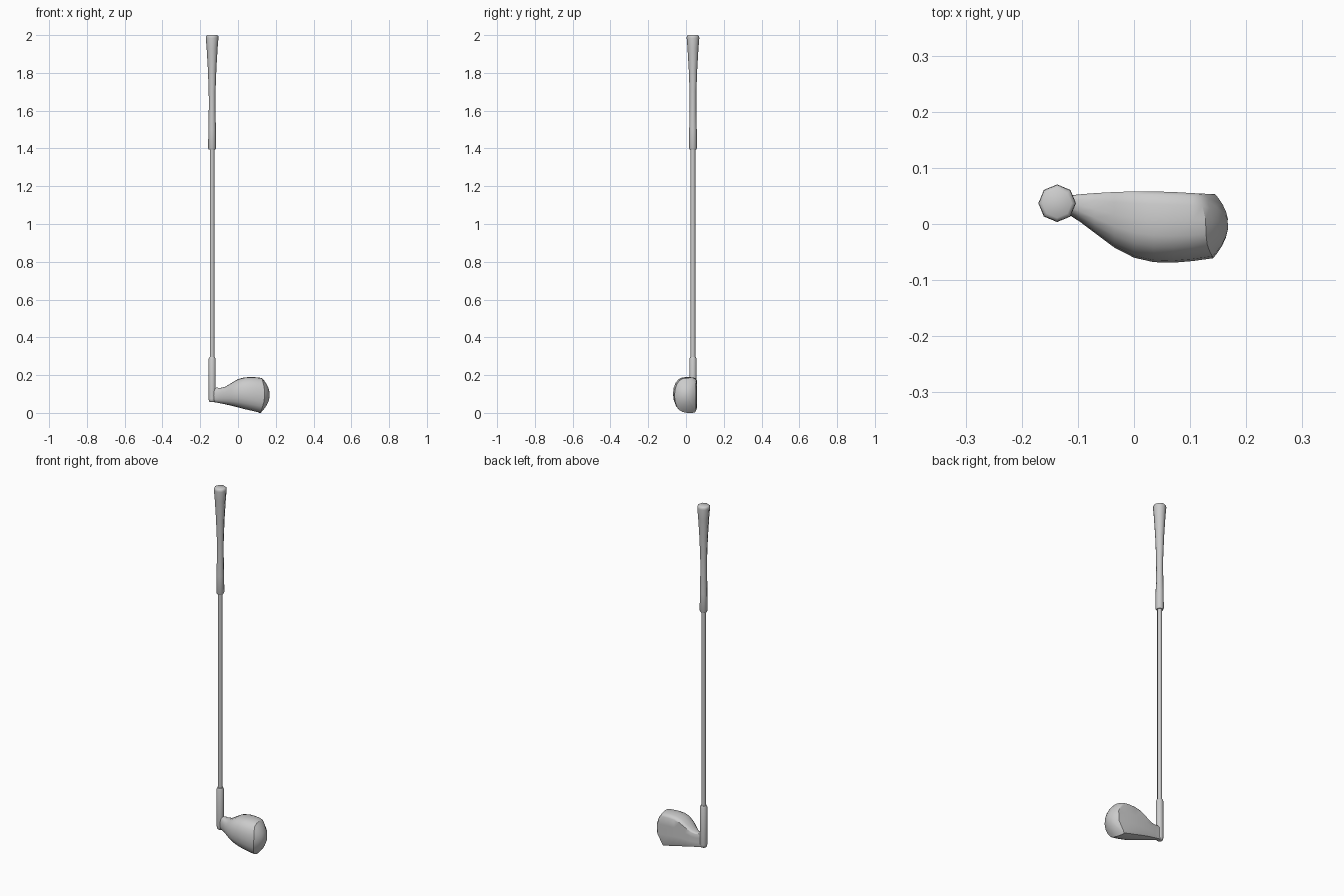
import bpy, math

if "Cube" in bpy.data.objects:
    bpy.data.objects.remove(bpy.data.objects["Cube"])

CX, CY = -0.137, 0.037


def make(name, verts, faces, angle):
    me = bpy.data.meshes.new(name)
    me.from_pydata(verts, [], faces)
    ob = bpy.data.objects.new(name, me)
    bpy.context.collection.objects.link(ob)
    bpy.ops.object.select_all(action='DESELECT')
    ob.select_set(True)
    bpy.context.view_layer.objects.active = ob
    bpy.ops.object.mode_set(mode='EDIT')
    bpy.ops.mesh.select_all(action='SELECT')
    bpy.ops.mesh.normals_make_consistent(inside=False)
    bpy.ops.object.mode_set(mode='OBJECT')
    bpy.ops.object.shade_smooth_by_angle(angle=math.radians(angle))
    return ob


def loft(rings):
    """Bridge equal-length rings and cap both ends."""
    n = len(rings[0])
    verts = [p for r in rings for p in r]
    faces = [(i * n + j, i * n + (j + 1) % n, (i + 1) * n + (j + 1) % n, (i + 1) * n + j)
             for i in range(len(rings) - 1) for j in range(n)]
    faces += [tuple(range(n)), tuple(range(len(verts) - n, len(verts)))]
    return verts, faces


def turned(name, profile, sides):
    rings = [[(CX + r * math.cos(2 * math.pi * k / sides),
               CY + r * math.sin(2 * math.pi * k / sides), z) for k in range(sides)]
             for r, z in profile]
    return make(name, *loft(rings), 50)


# Grip, shaft and hosel, all turned about the club axis
turned("grip", [(0.018, 1.395), (0.021, 1.402), (0.020, 1.5), (0.0175, 1.62),
                (0.018, 1.7), (0.0225, 1.82), (0.029, 1.93), (0.0335, 1.985),
                (0.0325, 1.995), (0.026, 2.0)], 8)
turned("shaft", [(0.0125, 0.27), (0.0125, 1.42)], 8)
turned("hosel", [(0.012, 0.058), (0.017, 0.063), (0.019, 0.075), (0.019, 0.285),
                 (0.015, 0.295)], 12)

# Head: D-shaped section (flat hitting side at +y) lofted from heel to toe
section = [(0, 0), (.03, .35), (.10, .63), (.22, .85), (.38, .97), (.6, 1), (.82, .98),
           (.95, .92), (1, .82), (1, .3), (1, -.3), (1, -.86), (.96, -.97), (.82, -1),
           (.6, -1), (.38, -.95), (.22, -.84), (.10, -.63), (.03, -.35)]
# x, bottom z, top z, front y, back y
stations = [(-.140, .059, .125, .024, .050), (-.115, .055, .134, .016, .051),
            (-.095, .051, .132, .003, .053), (-.070, .046, .137, -.016, .055),
            (-.035, .038, .158, -.042, .057), (0, .029, .179, -.060, .058),
            (.035, .020, .188, -.068, .058), (.070, .012, .190, -.069, .057),
            (.105, .004, .188, -.066, .055)]


def ring(x, zb, zt, yf, yb):
    zc, h = (zb + zt) / 2, (zt - zb) / 2
    return [(x, yf + u * (yb - yf), zc + v * h) for u, v in section]


def toe_x(y, z):
    return .168 - .026 * (y / .06) ** 2 - .040 * ((z - .096) / .088) ** 2


rings = [ring(*s) for s in stations]
# Domed toe: the last section shrinks toward its centre
for s in (1, .85, .65, .4, .15):
    pts = [(y * s, .096 + (z - .096) * s)
           for _, y, z in ring(0, 0, .184, -.061, .053)]
    rings.append([(max(toe_x(y, z), .107), y, z) for y, z in pts])
make("club_head", *loft(rings), 38)
